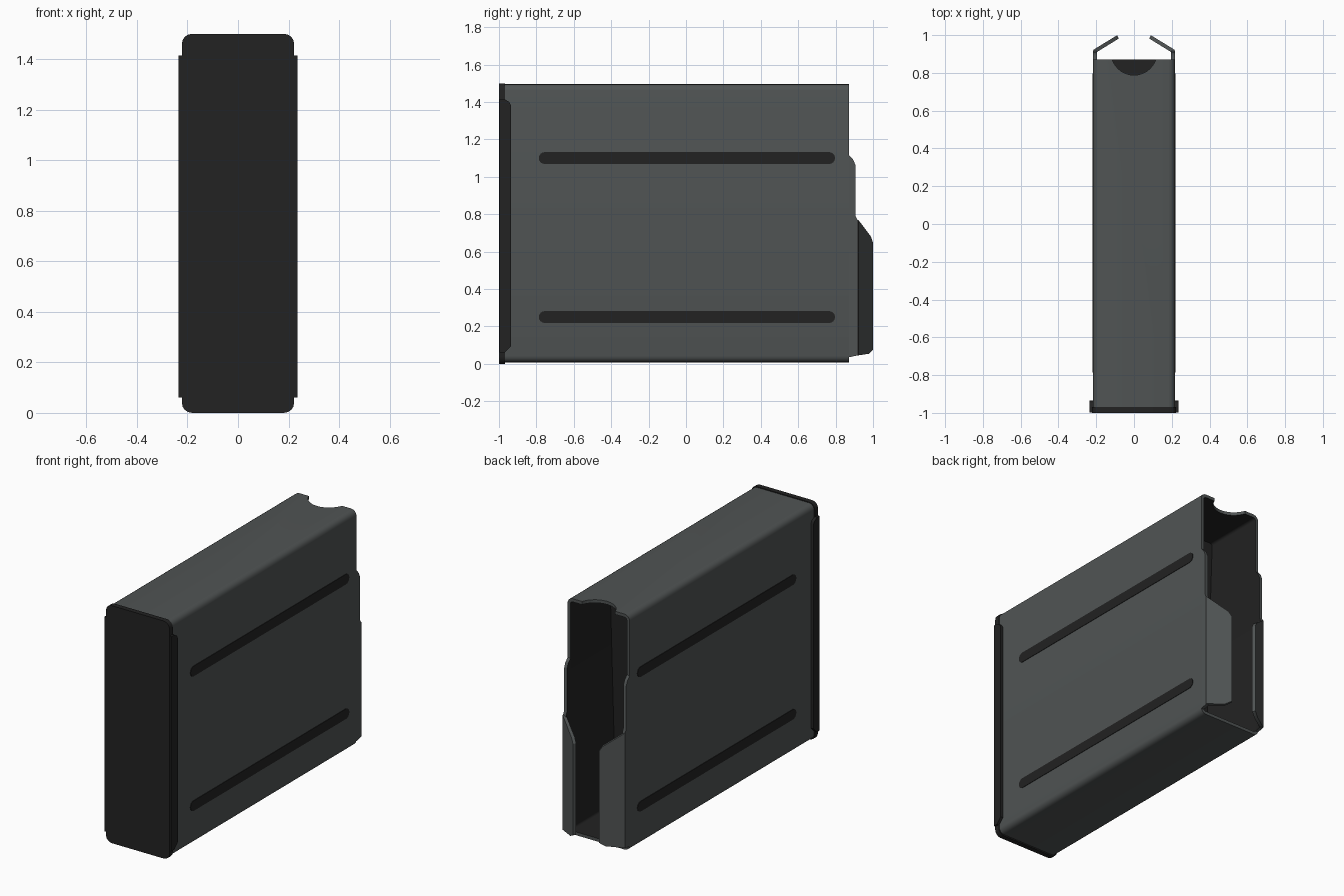
import bpy, bmesh, math

if "Cube" in bpy.data.objects:
    bpy.data.objects.remove(bpy.data.objects["Cube"])


def mat(name, rgb):
    m = bpy.data.materials.new(name)
    m.diffuse_color = (*rgb, 1)
    m.use_nodes = True
    m.node_tree.nodes["Principled BSDF"].inputs["Base Color"].default_value = m.diffuse_color
    return m


GREY = mat("steel grey", (0.080, 0.088, 0.088))
DARK = mat("black", (0.016, 0.016, 0.016))


def finish(bm, name, mats, dark_rule=None):
    bmesh.ops.recalc_face_normals(bm, faces=bm.faces)
    bm.normal_update()
    if dark_rule:
        for f in bm.faces:
            f.material_index = 1 if dark_rule(f) else 0
    me = bpy.data.meshes.new(name)
    bm.to_mesh(me)
    bm.free()
    ob = bpy.data.objects.new(name, me)
    for m in mats:
        me.materials.append(m)
    bpy.context.collection.objects.link(ob)
    return ob


def rounded(hx, z0, z1, r, n=4):
    """Rounded rectangle in x/z, listed counter-clockwise."""
    pts = []
    for cx, cz, a0 in ((hx - r, z1 - r, 0), (r - hx, z1 - r, 90),
                       (r - hx, z0 + r, 180), (hx - r, z0 + r, 270)):
        for i in range(n + 1):
            a = math.radians(a0 + 90 * i / n)
            pts.append((cx + r * math.cos(a), cz + r * math.sin(a)))
    return pts


def prism(name, pts_a, pts_b, mats, dark_rule=None):
    """Solid between two matching 3D outlines."""
    bm = bmesh.new()
    a = [bm.verts.new(p) for p in pts_a]
    b = [bm.verts.new(p) for p in pts_b]
    n = len(a)
    bm.faces.new(a)
    bm.faces.new(b[::-1])
    for i in range(n):
        bm.faces.new((a[i], a[(i + 1) % n], b[(i + 1) % n], b[i]))
    return finish(bm, name, mats, dark_rule)


# Main box: rounded tube along y with a dark inside
W, T, Y0, Y1 = 0.217, 0.02, -0.975, 0.872
outer = rounded(W, 0.008, 1.495, 0.035)
inner = rounded(W - T, 0.008 + T, 1.495 - T, 0.016)
bm = bmesh.new()
rings = [[bm.verts.new((x, y, z)) for x, z in o]
         for o, y in ((outer, Y0), (outer, Y1), (inner, Y1), (inner, Y0))]
inside = set()
for k in range(4):
    p, q = rings[k], rings[(k + 1) % 4]
    for i in range(len(p)):
        j = (i + 1) % len(p)
        f = bm.faces.new((p[i], p[j], q[j], q[i]))
        if k == 2:
            f.material_index = 1
body = finish(bm, "box_body", [GREY, DARK])

# Thumb notch in the rear edge of the top wall
bm = bmesh.new()
bmesh.ops.create_cone(bm, cap_ends=True, segments=32, radius1=0.122, radius2=0.122, depth=0.2)
bmesh.ops.translate(bm, verts=bm.verts, vec=(0, 0.91, 1.49))
cutter = finish(bm, "notch_cutter", [GREY])
cutter.hide_render = True
cutter.hide_viewport = True
mod = body.modifiers.new("notch", 'BOOLEAN')
mod.operation = 'DIFFERENCE'
mod.object = cutter
mod.solver = 'EXACT'

BEND, TIP = 0.917, 0.995
for s, side in ((1, "right"), (-1, "left")):
    # Rear extension of the side wall
    o = [(Y1, 0.035), (BEND, 0.045), (BEND, 0.77), (0.907, 0.79), (0.907, 1.06),
         (0.895, 1.09), (Y1, 1.115)]
    prism("rear_edge_" + side, [(s * W, y, z) for y, z in o],
          [(s * (W - T), y, z) for y, z in o], [GREY, DARK],
          lambda f, s=s: f.normal.x * s < -0.9)

    # Feed lip bent inwards
    o = [(BEND, 0.045), (0.975, 0.054), (TIP, 0.075), (TIP, 0.65), (0.985, 0.68), (BEND, 0.77)]
    slope = (W - 0.09) / (TIP - BEND)

    def lip_x(y):
        return W - (y - BEND) * slope
    prism("feed_lip_" + side, [(s * lip_x(y), y + 0.004, z) for y, z in o],
          [(s * (lip_x(y) - 0.01), y - 0.013, z) for y, z in o], [GREY, DARK],
          lambda f, s=s: f.normal.y < -0.5)

    # Long dark ribs with round ends
    for zc, row in ((1.10, "upper"), (0.25, "lower")):
        r, pts = 0.032, []
        for yc, a0 in ((0.765, -90), (-0.755, 90)):
            for i in range(9):
                a = math.radians(a0 + 180 * i / 8)
                pts.append((yc + r * math.cos(a), zc + r * math.sin(a)))
        prism(f"{row}_rib_{side}", [(s * (W - 0.003), y, z) for y, z in pts],
              [(s * (W + 0.003), y, z) for y, z in pts], [DARK])

    # Folded flange of the front cap
    o = [(-0.998, 0.06), (-0.97, 0.06), (-0.935, 0.095), (-0.935, 1.38),
         (-0.945, 1.40), (-0.97, 1.415), (-0.998, 1.415)]
    prism("cap_flange_" + side, [(s * 0.212, y, z) for y, z in o],
          [(s * 0.235, y, z) for y, z in o], [DARK])

# Front cap plate
cap = rounded(0.222, 0, 1.5, 0.04)
prism("front_cap", [(x, -1.0, z) for x, z in cap], [(x, -0.968, z) for x, z in cap], [DARK])

# Follower plate inside, leaning slightly
o = rounded(W - T - 0.001, 0.03, 1.473, 0.016)
prism("follower", [(x, 0.42 + 0.04 * z, z) for x, z in o],
      [(x, 0.40 + 0.04 * z, z) for x, z in o], [DARK])

# Smooth the rounded corners, keep folds sharp
for ob in list(bpy.context.collection.objects):
    ob.select_set(ob is not cutter)
bpy.context.view_layer.objects.active = body
bpy.ops.object.shade_smooth_by_angle(angle=math.radians(30))
